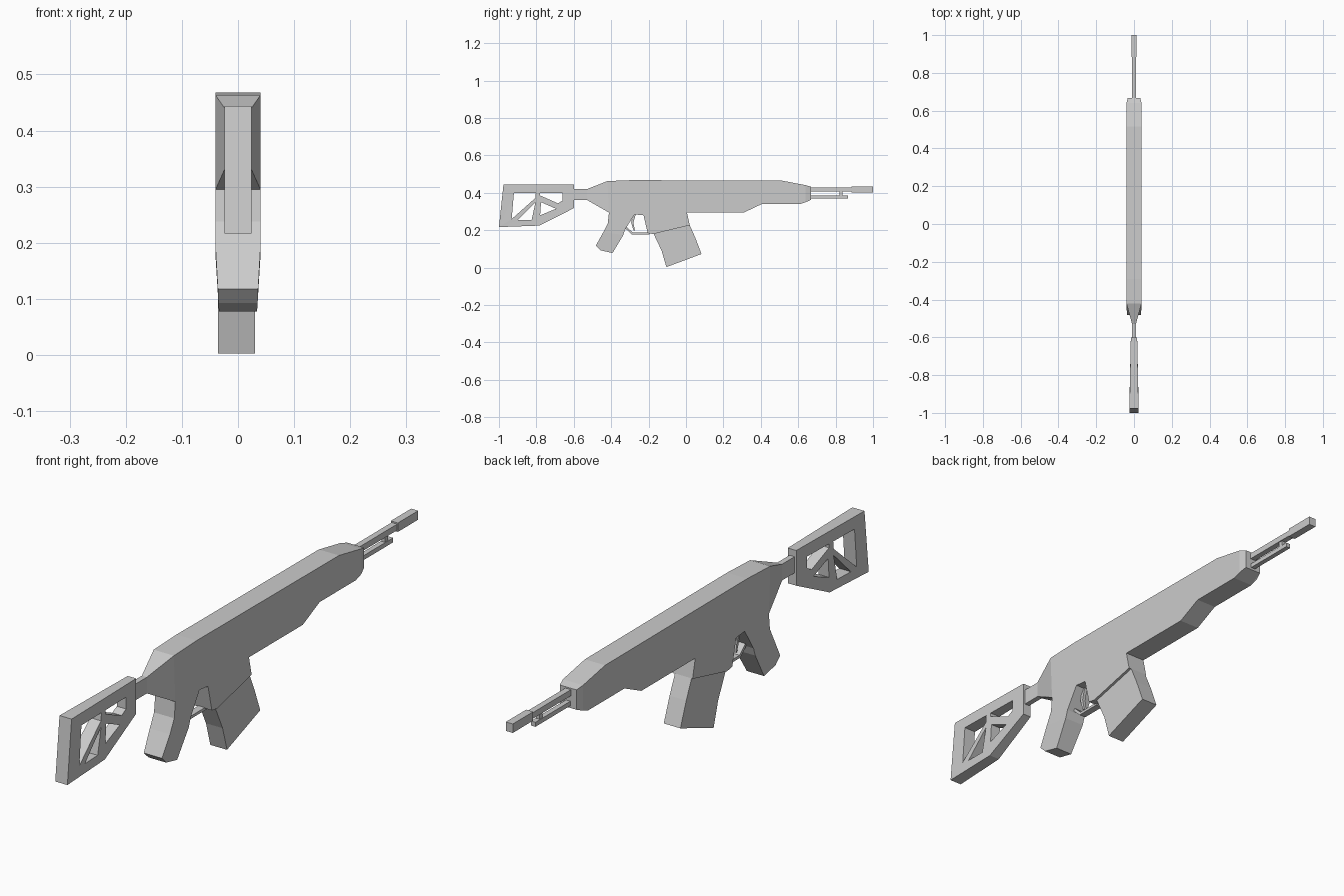
import bpy, bmesh
from mathutils import Matrix

if "Cube" in bpy.data.objects:
    bpy.data.objects.remove(bpy.data.objects["Cube"])

# Maps a drawing made in local XY onto the YZ plane, thickness along X
SIDE = Matrix(((0, 0, 1, 0), (1, 0, 0, 0), (0, 1, 0, 0), (0, 0, 0, 1)))


def shell(name, pts, polys):
    """Mirrored side panels from (y, z, half width) points, closed along their rim."""
    bm = bmesh.new()
    left = [bm.verts.new((-w, y, z)) for y, z, w in pts]
    right = [bm.verts.new((w, y, z)) for y, z, w in pts]
    edges = [(p[i], p[(i + 1) % len(p)]) for p in polys for i in range(len(p))]
    for p in polys:
        bm.faces.new([right[i] for i in p])
        bm.faces.new([left[i] for i in reversed(p)])
    for a, b in edges:
        if (b, a) not in edges:
            bm.faces.new((right[b], right[a], left[a], left[b]))
    bmesh.ops.recalc_face_normals(bm, faces=bm.faces)
    me = bpy.data.meshes.new(name)
    bm.to_mesh(me)
    bm.free()
    ob = bpy.data.objects.new(name, me)
    bpy.context.collection.objects.link(ob)
    return ob


def plate(name, outline, half):
    return shell(name, [(y, z, half) for y, z in outline], [list(range(len(outline)))])


def box(name, y0, y1, z0, z1, half):
    return plate(name, [(y0, z0), (y1, z0), (y1, z1), (y0, z1)], half)


# Receiver, handguard, grip and neck in one body
W = 0.04
body = [
    (-0.60, 0.42, 0.010), (-0.60, 0.362, 0.010), (-0.53, 0.362, 0.010), (-0.53, 0.42, 0.010),
    (-0.42, 0.463, W), (-0.412, 0.295, W),
    (-0.29, 0.468, W), (0.515, 0.465, W), (0.64, 0.441, W), (0.64, 0.35, W),
    (0.667, 0.433, 0.033), (0.667, 0.362, 0.033),
    (0.61, 0.34, W), (0.405, 0.34, W), (0.31, 0.295, W), (0.005, 0.295, W),
    (0.02, 0.227, W), (-0.175, 0.18, W), (-0.205, 0.185, W), (-0.227, 0.28, W),
    (-0.275, 0.285, W), (-0.325, 0.205, W),
    (-0.335, 0.175, W), (-0.393, 0.078, 0.034), (-0.457, 0.093, 0.035),
    (-0.482, 0.118, 0.036), (-0.442, 0.19, W), (-0.418, 0.238, W),
]
shell("body", body, [
    [0, 1, 2, 3],
    [3, 2, 5, 4],
    [4, 5, 27, 26, 22, 21, 20, 19, 18, 17, 16, 15, 14, 13, 12, 9, 8, 7, 6],
    [8, 9, 12, 11, 10][:2] + [11, 10],
    [9, 12, 11],
    [26, 25, 24, 23, 22],
])

# Magazine
magazine = plate("magazine", [(-0.175, 0.185), (-0.13, 0.09), (-0.105, 0.003),
                              (0.083, 0.073), (0.05, 0.16), (0.018, 0.232)], 0.033)
magazine.location.x = -0.003

# Trigger guard and trigger
plate("trigger_guard", [(-0.33, 0.215), (-0.29, 0.178), (-0.195, 0.178),
                        (-0.195, 0.188), (-0.285, 0.188), (-0.322, 0.222)], 0.013)
plate("trigger", [(-0.285, 0.29), (-0.293, 0.24), (-0.28, 0.198), (-0.273, 0.2),
                  (-0.281, 0.24), (-0.268, 0.29)], 0.006)

# Barrel, muzzle, gas tube and its block
box("barrel", 0.65, 0.89, 0.406, 0.428, 0.011)
box("muzzle", 0.885, 1.0, 0.401, 0.433, 0.014)
box("gas_tube", 0.65, 0.865, 0.37, 0.386, 0.009)
box("gas_block", 0.822, 0.838, 0.38, 0.41, 0.007)

# Skeleton stock: filled outline with openings, tapering forward
loops = [
    [(-0.976, 0.444), (-0.60, 0.444), (-0.60, 0.318), (-0.783, 0.225), (-1.0, 0.217)],
    [(-0.92, 0.40), (-0.803, 0.40), (-0.806, 0.372), (-0.932, 0.26)],
    [(-0.805, 0.35), (-0.90, 0.255), (-0.825, 0.256)],
    [(-0.775, 0.35), (-0.695, 0.315), (-0.78, 0.28)],
    [(-0.78, 0.40), (-0.66, 0.40), (-0.66, 0.358), (-0.685, 0.344), (-0.78, 0.386)],
]
cu = bpy.data.curves.new("stock", 'CURVE')
cu.dimensions = '2D'
cu.fill_mode = 'BOTH'
cu.extrude = 0.024
for pts in loops:
    sp = cu.splines.new('POLY')
    sp.points.add(len(pts) - 1)
    for p, (y, z) in zip(sp.points, pts):
        p.co = (y, z, 0, 1)
    sp.use_cyclic_u = True
stock = bpy.data.objects.new("stock", cu)
bpy.context.collection.objects.link(stock)
stock.select_set(True)
bpy.context.view_layer.objects.active = stock
bpy.ops.object.convert(target='MESH')
stock = bpy.context.view_layer.objects.active
stock.data.transform(SIDE)
for v in stock.data.vertices:
    v.co.x *= min(1.0, 0.7 - (v.co.y + 0.6) * 0.9)
for f in stock.data.polygons:
    f.use_smooth = False
